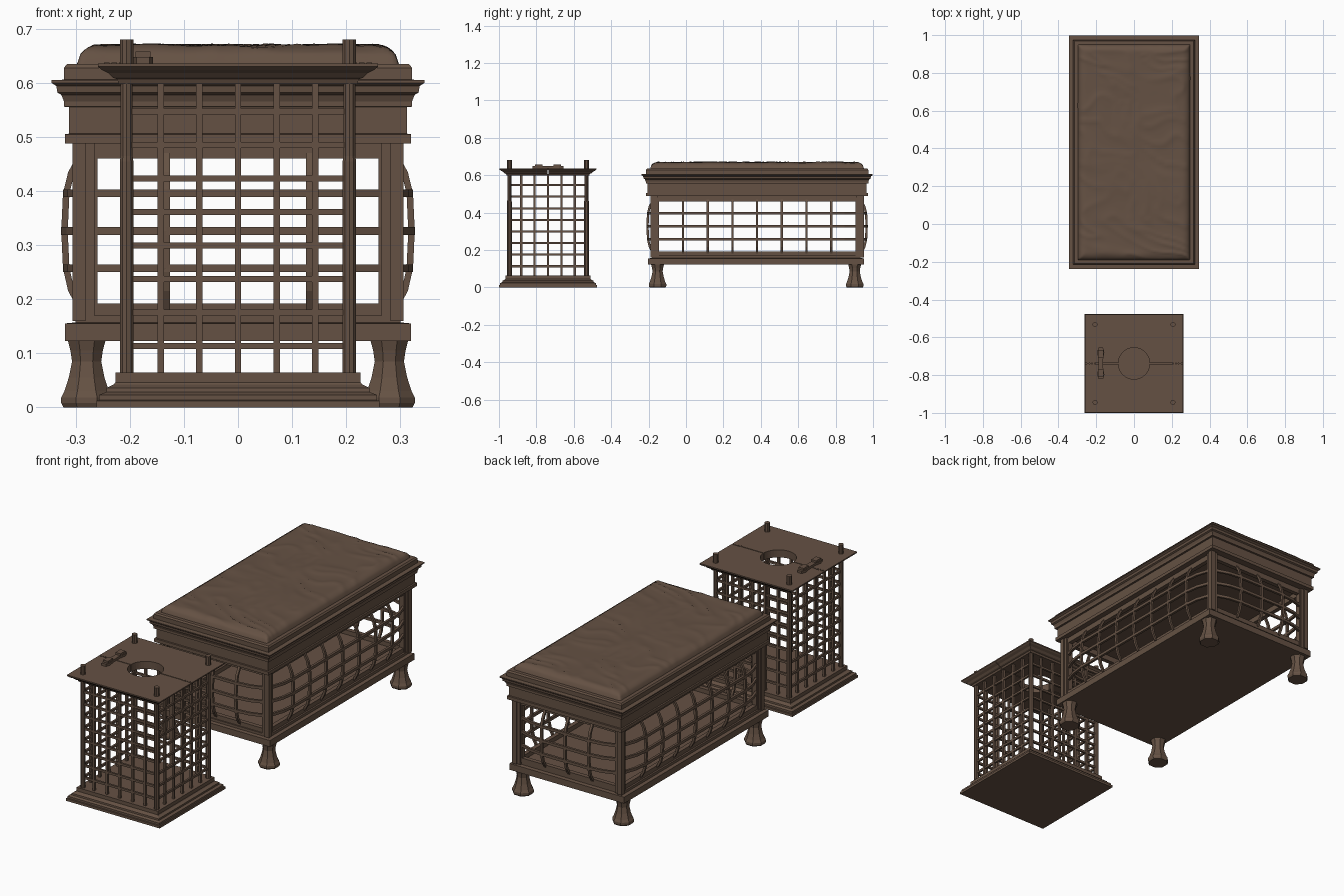
import bpy, bmesh, math
from mathutils import Vector, noise

if "Cube" in bpy.data.objects:
    bpy.data.objects.remove(bpy.data.objects["Cube"])

wood = bpy.data.materials.new("dark_brown")
wood.use_nodes = True
COLOUR = (0.13, 0.083, 0.057, 1)
wood.diffuse_color = COLOUR
wood.node_tree.nodes["Principled BSDF"].inputs["Base Color"].default_value = COLOUR

BED_Y, CAGE_Y, LONG = 0.38, -0.738, 0.265


def finish(name, bm, smooth=False):
    bmesh.ops.recalc_face_normals(bm, faces=bm.faces)
    me = bpy.data.meshes.new(name)
    bm.to_mesh(me)
    bm.free()
    me.materials.append(wood)
    ob = bpy.data.objects.new(name, me)
    bpy.context.collection.objects.link(ob)
    if smooth:
        for p in me.polygons:
            p.use_smooth = True
    return ob


def skin(bm, rings):
    """Join rings of points into a capped solid."""
    loops = [[bm.verts.new(p) for p in r] for r in rings]
    n = len(loops[0])
    for a, b in zip(loops, loops[1:]):
        for i in range(n):
            j = (i + 1) % n
            bm.faces.new((a[i], a[j], b[j], b[i]))
    bm.faces.new(loops[0])
    bm.faces.new(loops[-1])


def loft(bm, x, y, profile, extra=0, n=4):
    """Stack regular sections (half width, z), lengthened in y by extra."""
    rings = []
    for h, z in profile:
        r = h / math.cos(math.pi / n)
        ring = []
        for i in range(n):
            a = 2 * math.pi * (i + 0.5) / n
            dy = math.copysign(extra, math.sin(a))
            ring.append((x + r * math.cos(a), y + r * math.sin(a) + dy, z))
        rings.append(ring)
    skin(bm, rings)


def box(bm, lo, hi):
    (x0, y0, z0), (x1, y1, z1) = lo, hi
    skin(bm, [[(x0, y0, z), (x1, y0, z), (x1, y1, z), (x0, y1, z)] for z in (z0, z1)])


def solid(name, x, y, profile, extra=0, n=4):
    bm = bmesh.new()
    loft(bm, x, y, profile, extra, n)
    return finish(name, bm)


def bar(bm, pts, place, upright, w, d):
    """Square bar through (u, v, offset) points of an upright panel."""
    rings = []
    for u, v, o in pts:
        ring = []
        for a, b in ((-w, -d), (w, -d), (w, d), (-w, d)):
            ring.append(place(u + a, v, o + b) if upright else place(u, v + a, o + b))
        rings.append(ring)
    skin(bm, rings)


def panel_places(cy, hx, hy):
    """Mappers from panel coordinates to the four sides, with half lengths."""
    for s in (-1, 1):
        yield (lambda u, v, o, s=s: (u, cy + s * (hy + o), v)), True
        yield (lambda u, v, o, s=s: (s * (hx + o), cy + u, v)), False


# --- Bench: base, cornice and legs
solid("bench_base", 0, BED_Y - 0.005,
      [(0.32, 0.123), (0.32, 0.155), (0.301, 0.157), (0.301, 0.17)], 0.257)
solid("bench_cornice", 0, BED_Y,
      [(0.32, 0.488), (0.32, 0.505), (0.313, 0.506), (0.313, 0.555), (0.322, 0.556),
       (0.322, 0.566), (0.327, 0.578), (0.334, 0.582), (0.336, 0.594), (0.345, 0.6),
       (0.345, 0.605), (0.322, 0.606), (0.322, 0.628), (0.316, 0.635)], 0.273)
LEG = [(0.043, 0), (0.047, 0.008), (0.047, 0.018), (0.041, 0.03), (0.033, 0.055),
       (0.027, 0.085), (0.03, 0.105), (0.035, 0.124)]
for side, sx in (("right", -1), ("left", 1)):
    for end, sy in (("front", -1), ("back", 1)):
        solid(f"{end}_{side}_leg", sx * 0.28, BED_Y - 0.005 + sy * 0.527, LEG, 0, 8)

# --- Bench frame: corner posts and rails around the openings
bm = bmesh.new()
for sx in (-1, 1):
    for sy in (-1, 1):
        y = BED_Y + sy * (0.283 + LONG)
        loft(bm, sx * 0.283, y, [(0.0175, 0.16), (0.0175, 0.49)])
        loft(bm, sx * 0.294, y + sy * 0.011, [(0.012, 0.16), (0.012, 0.49)])
for place, short in panel_places(BED_Y, 0.281, 0.281 + LONG):
    half = 0.27 if short else 0.27 + LONG
    for z, w in ((0.475, 0.015), (0.18, 0.012)):
        bar(bm, [(-half, z, 0), (half, z, 0)], place, False, w, 0.011)
    for s in (-1, 1):
        u = s * (half - 0.004)
        bar(bm, [(u, 0.17, 0), (u, 0.48, 0)], place, True, 0.006, 0.013)
finish("bench_frame", bm)

# --- Bench lattice: bars bulging outward between the rails
BULGE = [(0.18, 0), (0.215, 0.6), (0.257, 0.9), (0.326, 1), (0.396, 0.9), (0.435, 0.6), (0.47, 0)]
bm = bmesh.new()
for place, short in panel_places(BED_Y, 0.289, 0.289 + LONG):
    cells = 4 if short else 8
    half = 0.132 * cells / 2
    for i in range(1, cells):
        u = -half + 0.132 * i
        bar(bm, [(u, z, 0.032 * f) for z, f in BULGE], place, True, 0.006, 0.006)
    for z, f in BULGE[2:5]:
        stations = [(-half, 0), (-half + 0.06, 0.7), (-half + 0.132, 1)]
        stations += [(-u, g) for u, g in reversed(stations)]
        bar(bm, [(u, z, 0.032 * f * g) for u, g in stations], place, False, 0.007, 0.006)
finish("bench_lattice", bm)

# --- Cushion: rounded slab with soft creases
bm = bmesh.new()
NX, NY, CX, CY = 48, 96, 0.298, 0.572
bmesh.ops.create_grid(bm, x_segments=NX, y_segments=NY, size=1)
for v in bm.verts:
    # gather the grid lines towards the rim
    u, t = (math.sin(c * math.pi / 2) * 0.5 + c * 0.5 for c in v.co.xy)
    x, y = u * CX, t * CY
    edge = min(CX - abs(x), CY - abs(y))
    k = min(1, edge / 0.045)
    rise = math.sqrt(max(0, 1 - (1 - k) ** 2))
    warp = noise.noise(Vector((x * 4, y * 4, 3)))
    fold = 1 - abs(noise.noise(Vector((x * 5 + warp, y * 11 + x * 6 + warp * 2, 1)))) * 2
    wave = noise.noise(Vector((x * 9, y * 7, 7)))
    rim = 0.004 * noise.noise(Vector((x * 14, y * 14, 5))) * (1 - k)
    v.co = (x * (1 + rim), BED_Y + y, 0.633 + rise * (0.034 + 0.005 * fold ** 3 + 0.002 * wave))
cushion = finish("cushion", bm, True)

# --- Cage: stepped base, posts and lattice
solid("cage_base", 0, CAGE_Y,
      [(0.262, 0), (0.262, 0.012), (0.257, 0.013), (0.257, 0.023), (0.244, 0.028),
       (0.243, 0.036), (0.23, 0.042), (0.227, 0.046), (0.227, 0.064)])
for side, sx in (("right", -1), ("left", 1)):
    for end, sy in (("front", -1), ("back", 1)):
        solid(f"cage_{end}_{side}_post", sx * 0.206, CAGE_Y + sy * 0.206,
              [(0.0125, 0.06), (0.0125, 0.455), (0.011, 0.465), (0.011, 0.6),
               (0.0125, 0.602), (0.0125, 0.68)], 0, 10)
bm = bmesh.new()
for place, short in panel_places(CAGE_Y, 0.206, 0.206):
    for i in range(-2, 3):
        bar(bm, [(i * 0.0715, 0.06, 0), (i * 0.0715, 0.605, 0)], place, True, 0.0058, 0.0055)
    for i in range(8):
        z = 0.113 + 0.062 * i
        bar(bm, [(-0.206, z, 0), (0.206, z, 0)], place, False, 0.0055, 0.005)
finish("cage_lattice", bm)

# --- Cage lid: moulded plate with a round hole and a split across the middle
lid = solid("cage_lid", 0, CAGE_Y,
            [(0.22, 0.598), (0.224, 0.607), (0.232, 0.61), (0.24, 0.618),
             (0.252, 0.624), (0.259, 0.63), (0.259, 0.636)])
hole = solid("hole_cutter", 0, CAGE_Y, [(0.083, 0.5), (0.083, 0.7)], 0, 40)
bm = bmesh.new()
box(bm, (-0.4, CAGE_Y - 0.002, 0.5), (0.4, CAGE_Y + 0.002, 0.7))
slit = finish("slit_cutter", bm)
for cutter in (hole, slit):
    cutter.hide_render = True
    mod = lid.modifiers.new("cut", "BOOLEAN")
    mod.operation, mod.solver, mod.object = "DIFFERENCE", "EXACT", cutter
    bpy.context.view_layer.objects.active = lid
    bpy.ops.object.modifier_apply(modifier=mod.name)
    bpy.data.objects.remove(cutter)

# --- Latch across the split, and hinge knuckles
bm = bmesh.new()
outline = [(0.012, -0.083), (0.019, -0.06), (0.013, -0.025), (0.013, 0.025), (0.019, 0.06), (0.012, 0.083)]
outline += [(-x, y) for x, y in reversed(outline)]
skin(bm, [[(-0.176 + x, CAGE_Y + y, z) for x, y in outline] for z in (0.634, 0.648)])
for s in (-1, 1):
    y = CAGE_Y + s * 0.05
    box(bm, (-0.19, y - 0.02, 0.64), (-0.162, y + 0.02, 0.658))
finish("lid_latch", bm)
bm = bmesh.new()
for s in (-1, 1):
    for i in range(3):
        x = s * (0.215 + 0.014 * i)
        box(bm, (x - 0.005, CAGE_Y - 0.005, 0.628), (x + 0.005, CAGE_Y + 0.005, 0.638))
finish("lid_hinges", bm)
